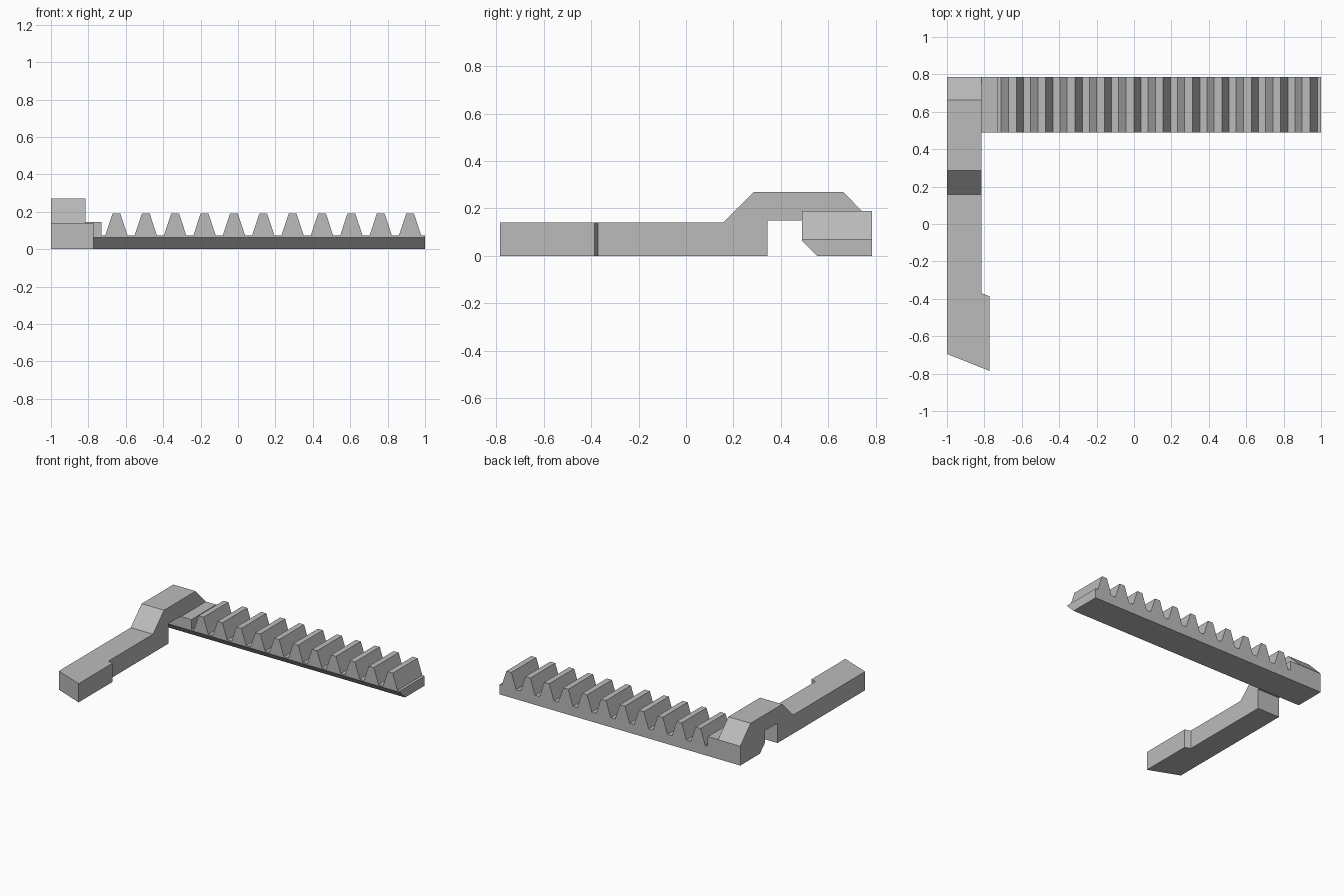
import bpy, bmesh
from mathutils import Vector

cube = bpy.data.objects.get("Cube")
if cube:
    bpy.data.objects.remove(cube, do_unlink=True)

grey = bpy.data.materials.new("plain grey")
grey.use_nodes = True
colour = (0.5, 0.5, 0.5, 1)
grey.diffuse_color = colour
grey.node_tree.nodes["Principled BSDF"].inputs["Base Color"].default_value = colour


def prism(name, outline, place, push, cut=None):
    """Extrude a flat outline; place maps 2D points to 3D, cut is an optional (point, normal)."""
    bm = bmesh.new()
    face = bm.faces.new([bm.verts.new(place(a, b)) for a, b in outline])
    new = bmesh.ops.extrude_face_region(bm, geom=[face])["geom"]
    bmesh.ops.translate(bm, vec=Vector(push),
                        verts=[g for g in new if isinstance(g, bmesh.types.BMVert)])
    if cut:
        bmesh.ops.bisect_plane(bm, geom=bm.verts[:] + bm.edges[:] + bm.faces[:],
                               plane_co=cut[0], plane_no=cut[1], clear_outer=True)
        bmesh.ops.holes_fill(bm, edges=[e for e in bm.edges if e.is_boundary])
    bmesh.ops.recalc_face_normals(bm, faces=bm.faces)
    mesh = bpy.data.meshes.new(name)
    bm.to_mesh(mesh)
    bm.free()
    mesh.materials.append(grey)
    obj = bpy.data.objects.new(name, mesh)
    bpy.context.collection.objects.link(obj)
    return obj


FRONT, BACK = 0.49, 0.785
ARM_X = -0.815
ROOT, TIP, STEP = 0.072, 0.19, 0.145

# Toothed rack: raised step, then eleven teeth, with a bevelled lower front edge
outline = [(ARM_X, 0), (ARM_X, STEP), (-0.73, STEP), (-0.73, ROOT)]
for i in range(11):
    x = -0.65 + 0.157 * i
    outline += [(x - 0.06, ROOT), (x - 0.021, TIP), (x + 0.021, TIP), (x + 0.06, ROOT)]
outline += [(1, ROOT), (1, 0)]
prism("toothed_rack", outline, lambda x, z: (x, FRONT, z), (0, BACK - FRONT, 0),
      cut=((0, FRONT, 0.062), (0, -1, -1)))

# Cranked arm: side profile, trimmed to its plan shape
side = [(-0.8, 0), (-0.8, 0.14), (0.157, 0.14), (0.287, 0.27), (0.662, 0.27),
        (BACK, STEP), (BACK, 0), (0.552, 0), (FRONT, 0.062), (FRONT, 0.15),
        (0.343, 0.15), (0.343, 0)]
arm = prism("cranked_arm", side, lambda y, z: (-1, y, z), (0.25, 0, 0))

plan = [(-1.05, -0.675), (-0.773, -0.785), (-0.773, -0.386), (ARM_X, -0.37),
        (ARM_X, 0.9), (-1.05, 0.9)]
trimmer = prism("arm_trimmer", plan, lambda x, y: (x, y, -0.1), (0, 0, 0.5))
trimmer.hide_render = True

mod = arm.modifiers.new("trim", "BOOLEAN")
mod.operation = "INTERSECT"
mod.solver = "EXACT"
mod.object = trimmer
bpy.context.view_layer.objects.active = arm
bpy.ops.object.modifier_apply(modifier=mod.name)
bpy.data.objects.remove(trimmer, do_unlink=True)
